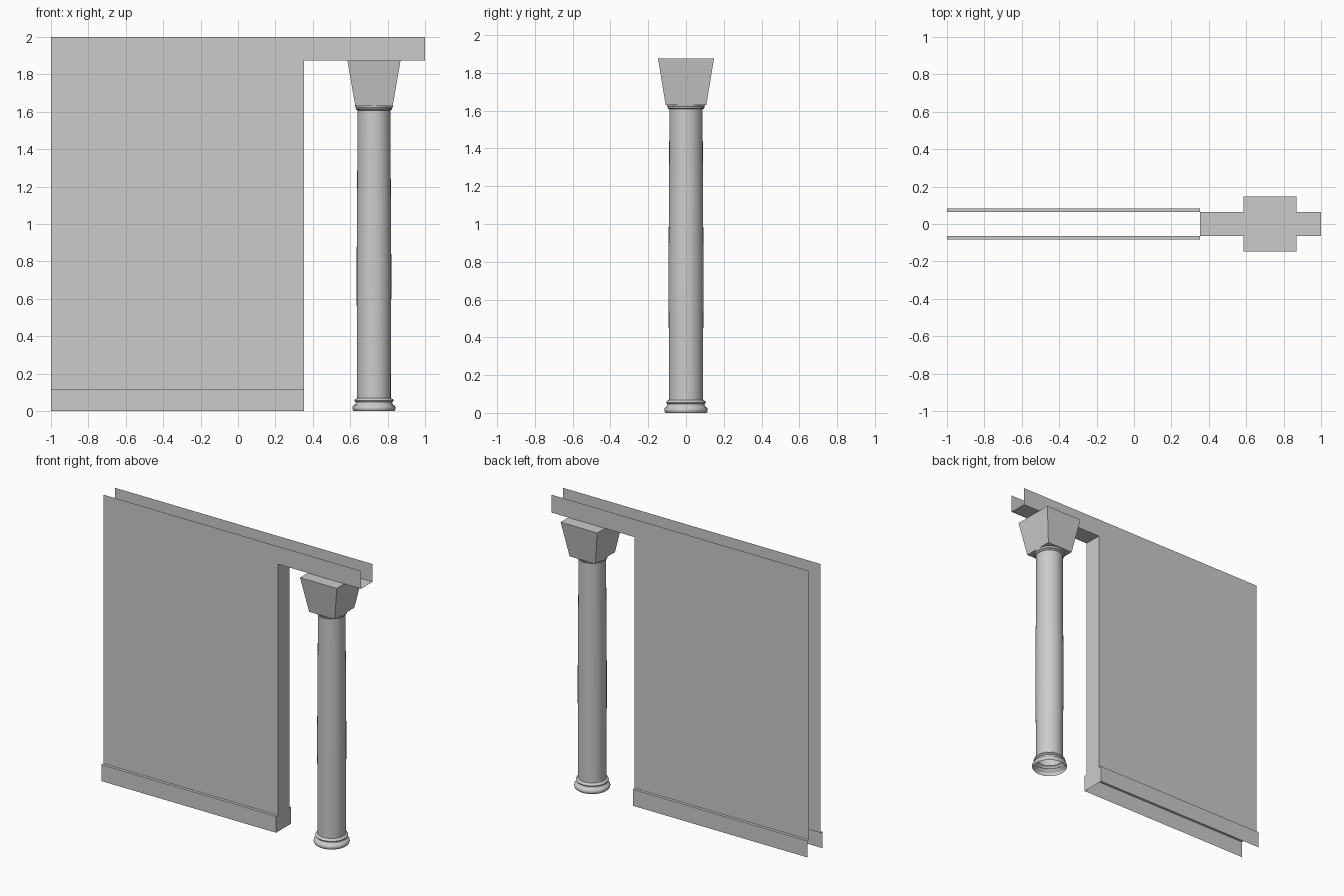
import bpy, bmesh, math

if "Cube" in bpy.data.objects:
    bpy.data.objects.remove(bpy.data.objects["Cube"])

WALL_Y, BOARD_Y = 0.0635, 0.084      # half thicknesses
X0, X1, XD = -1.0, 1.0, 0.354        # wall ends and opening edge
Z_TOP, Z_SOFFIT, Z_BOARD = 2.0, 1.875, 0.115
COL_X = 0.727


def make_object(name, bm, recalc=False):
    bmesh.ops.remove_doubles(bm, verts=bm.verts, dist=1e-5)
    if recalc:
        bmesh.ops.recalc_face_normals(bm, faces=bm.faces)
    mesh = bpy.data.meshes.new(name)
    bm.to_mesh(mesh)
    bm.free()
    obj = bpy.data.objects.new(name, mesh)
    bpy.context.collection.objects.link(obj)
    return obj


def face(bm, pts):
    return bm.faces.new([bm.verts.new(p) for p in pts])


def both_sides(bm, pts):
    """Front (-y) face as given plus its mirrored back copy."""
    face(bm, pts)
    face(bm, [(x, -y, z) for x, y, z in reversed(pts)])


def across(bm, y, a, b):
    """Strip spanning the thickness between two (x, z) points."""
    face(bm, [(a[0], -y, a[1]), (b[0], -y, b[1]), (b[0], y, b[1]), (a[0], y, a[1])])


# Wall with overhead beam: open at the top and outer ends
bm = bmesh.new()
outline = [(X0, Z_BOARD), (XD, Z_BOARD), (XD, Z_SOFFIT),
           (X1, Z_SOFFIT), (X1, Z_TOP), (X0, Z_TOP)]
both_sides(bm, [(x, -WALL_Y, z) for x, z in outline])
across(bm, WALL_Y, (XD, Z_SOFFIT), (XD, Z_BOARD))   # reveal
across(bm, WALL_Y, (X1, Z_SOFFIT), (XD, Z_SOFFIT))  # soffit
bmesh.ops.remove_doubles(bm, verts=bm.verts, dist=1e-5)
make_object("wall", bm, recalc=True)

# Baseboard: face, top ledge and end cap, open underneath
bm = bmesh.new()
both_sides(bm, [(X0, -BOARD_Y, 0), (XD, -BOARD_Y, 0),
                (XD, -BOARD_Y, Z_BOARD), (X0, -BOARD_Y, Z_BOARD)])
both_sides(bm, [(X0, -BOARD_Y, Z_BOARD), (XD, -BOARD_Y, Z_BOARD),
                (XD, -WALL_Y, Z_BOARD), (X0, -WALL_Y, Z_BOARD)])
face(bm, [(XD, -BOARD_Y, 0), (XD, BOARD_Y, 0), (XD, BOARD_Y, Z_BOARD),
          (XD, WALL_Y, Z_BOARD), (XD, -WALL_Y, Z_BOARD), (XD, -BOARD_Y, Z_BOARD)])
make_object("baseboard", bm)


# Column: turned profiles (radius, z), hollow and open at the bottom
def lathe(name, profile, segments=32):
    bm = bmesh.new()
    rings = []
    for r, z in profile:
        rings.append([bm.verts.new((r * math.cos(2 * math.pi * i / segments),
                                    r * math.sin(2 * math.pi * i / segments), z))
                      for i in range(segments)])
    for lo, hi in zip(rings, rings[1:]):
        for i in range(segments):
            j = (i + 1) % segments
            bm.faces.new((lo[i], lo[j], hi[j], hi[i]))
    obj = make_object(name, bm)
    obj.location.x = COL_X
    bpy.context.view_layer.objects.active = obj
    obj.select_set(True)
    bpy.ops.object.shade_smooth_by_angle(angle=math.radians(40))
    obj.select_set(False)
    return obj


lathe("column_base", [(0.108, 0.0), (0.113, 0.006), (0.115, 0.014), (0.114, 0.023),
                      (0.109, 0.031), (0.102, 0.034), (0.098, 0.040), (0.097, 0.047),
                      (0.102, 0.050), (0.105, 0.055), (0.103, 0.061), (0.097, 0.066),
                      (0.090, 0.069)])
lathe("column_shaft", [(0.090, 0.069), (0.0905, 0.33), (0.0925, 0.62), (0.0925, 0.82),
                       (0.0905, 1.1), (0.089, 1.36), (0.088, 1.608)])
lathe("column_neck_ring", [(0.088, 1.608), (0.094, 1.610), (0.098, 1.615),
                           (0.097, 1.621), (0.101, 1.626), (0.101, 1.631)])

# Capital: tapered block
bm = bmesh.new()
bmesh.ops.create_cube(bm, size=2)
for v in bm.verts:
    top = v.co.z > 0
    v.co.x *= 0.142 if top else 0.100
    v.co.y *= 0.148 if top else 0.108
    v.co.z = Z_SOFFIT if top else 1.631
make_object("capital", bm).location.x = COL_X
